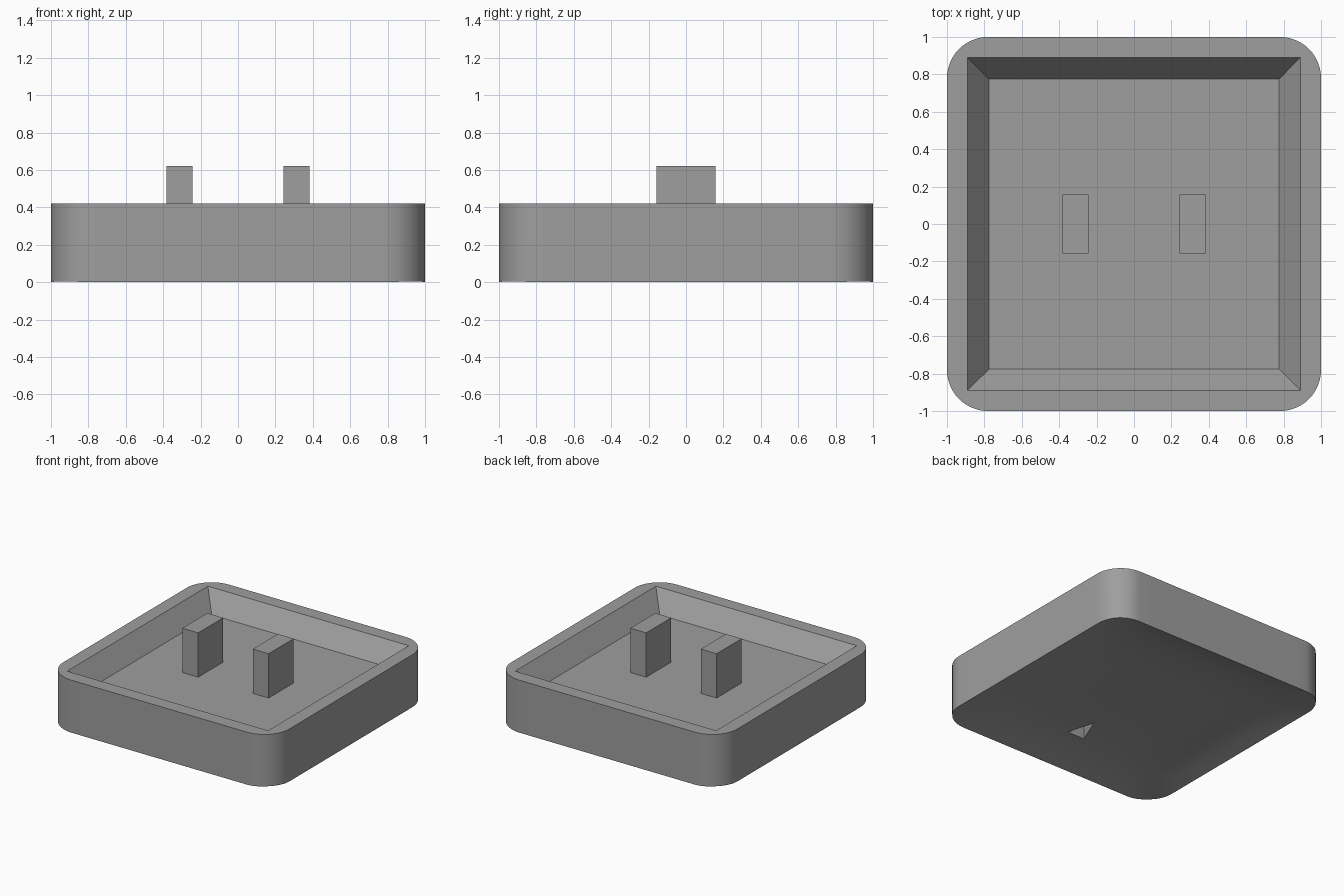
import bpy, bmesh, math

if "Cube" in bpy.data.objects:
    bpy.data.objects.remove(bpy.data.objects["Cube"])

SIZE, RADIUS, STEPS, SIDE_CUTS, RINGS = 1.0, 0.22, 12, 12, 12
HEIGHT, FLOOR = 0.42, 0.265
RIM, BASE = 0.89, 0.775
DISH = 0.085

grey = bpy.data.materials.new("mid_grey")
grey.diffuse_color = (0.345, 0.345, 0.345, 1)
grey.use_nodes = True
grey.node_tree.nodes["Principled BSDF"].inputs["Base Color"].default_value = grey.diffuse_color


def make_object(name, bm, material=grey):
    bmesh.ops.recalc_face_normals(bm, faces=bm.faces[:])
    mesh = bpy.data.meshes.new(name)
    bm.to_mesh(mesh)
    bm.free()
    obj = bpy.data.objects.new(name, mesh)
    bpy.context.collection.objects.link(obj)
    obj.data.materials.append(material)
    return obj


def dish(x, y):
    """Height of the hollow underside, zero along the straight sides."""
    return DISH * max(0, 1 - x ** 4) * max(0, 1 - y ** 4)


# Rounded outline: each quarter is a corner arc followed by a divided straight side
outline = []
c = SIZE - RADIUS
for q in range(4):
    turn = math.radians(90 * q)
    points = []
    for i in range(STEPS + 1):
        a = math.radians(90 * i / STEPS)
        points.append((c + RADIUS * math.cos(a), c + RADIUS * math.sin(a)))
    for i in range(1, SIDE_CUTS):
        points.append((c - 2 * c * i / SIDE_CUTS, SIZE))
    for x, y in points:
        outline.append((x * math.cos(turn) - y * math.sin(turn),
                        x * math.sin(turn) + y * math.cos(turn)))
count, quarter = len(outline), len(outline) // 4

# Tray: outer wall, flat rim, sloping inner walls and floor
bm = bmesh.new()
high = [bm.verts.new((x, y, HEIGHT)) for x, y in outline]
corners = [(1, 1), (-1, 1), (-1, -1), (1, -1)]
rim = [bm.verts.new((x * RIM, y * RIM, HEIGHT)) for x, y in corners]
base = [bm.verts.new((x * BASE, y * BASE, FLOOR)) for x, y in corners]
for q in range(4):
    r = (q + 1) % 4
    start = q * quarter
    for i in range(start, start + STEPS):
        bm.faces.new((high[i], high[i + 1], rim[q]))
    side = [high[i % count] for i in range(start + STEPS, start + quarter + 1)]
    bm.faces.new(side + [rim[r], rim[q]])
    bm.faces.new((rim[q], rim[r], base[r], base[q]))
bm.faces.new(base)

# Dished underside in rings towards the centre
previous = high
for k in range(RINGS):
    s = 1 - k / RINGS
    ring = [bm.verts.new((x * s, y * s, dish(x * s, y * s))) for x, y in outline]
    for i in range(count):
        j = (i + 1) % count
        bm.faces.new((ring[i], ring[j], previous[j], previous[i]))
    previous = ring
centre = bm.verts.new((0, 0, DISH))
for i in range(count):
    bm.faces.new((centre, previous[(i + 1) % count], previous[i]))
tray = make_object("tray", bm)
bpy.context.view_layer.objects.active = tray
tray.select_set(True)
bpy.ops.object.shade_smooth_by_angle(angle=math.radians(35))

# Small triangular recess in the underside
bm = bmesh.new()
triangle = [(0.075, -0.655), (0, -0.455), (-0.075, -0.655)]
bottom = [bm.verts.new((x, y, -0.05)) for x, y in triangle]
top = [bm.verts.new((x, y, 0.2)) for x, y in triangle]
bm.faces.new(bottom)
bm.faces.new(top)
for i in range(3):
    j = (i + 1) % 3
    bm.faces.new((bottom[i], bottom[j], top[j], top[i]))
cutter = make_object("recess_cutter", bm)
cutter.hide_render = True
cutter.hide_set(True)
cut = tray.modifiers.new("recess", "BOOLEAN")
cut.operation = "DIFFERENCE"
cut.solver = "EXACT"
cut.object = cutter

# Two upright posts on the floor
for side, name in ((-1, "left_post"), (1, "right_post")):
    bm = bmesh.new()
    bmesh.ops.create_cube(bm, size=1)
    for v in bm.verts:
        v.co.x = side * 0.312 + v.co.x * 0.14
        v.co.y *= 0.316
        v.co.z = 0.62 if v.co.z > 0 else FLOOR
    make_object(name, bm)
